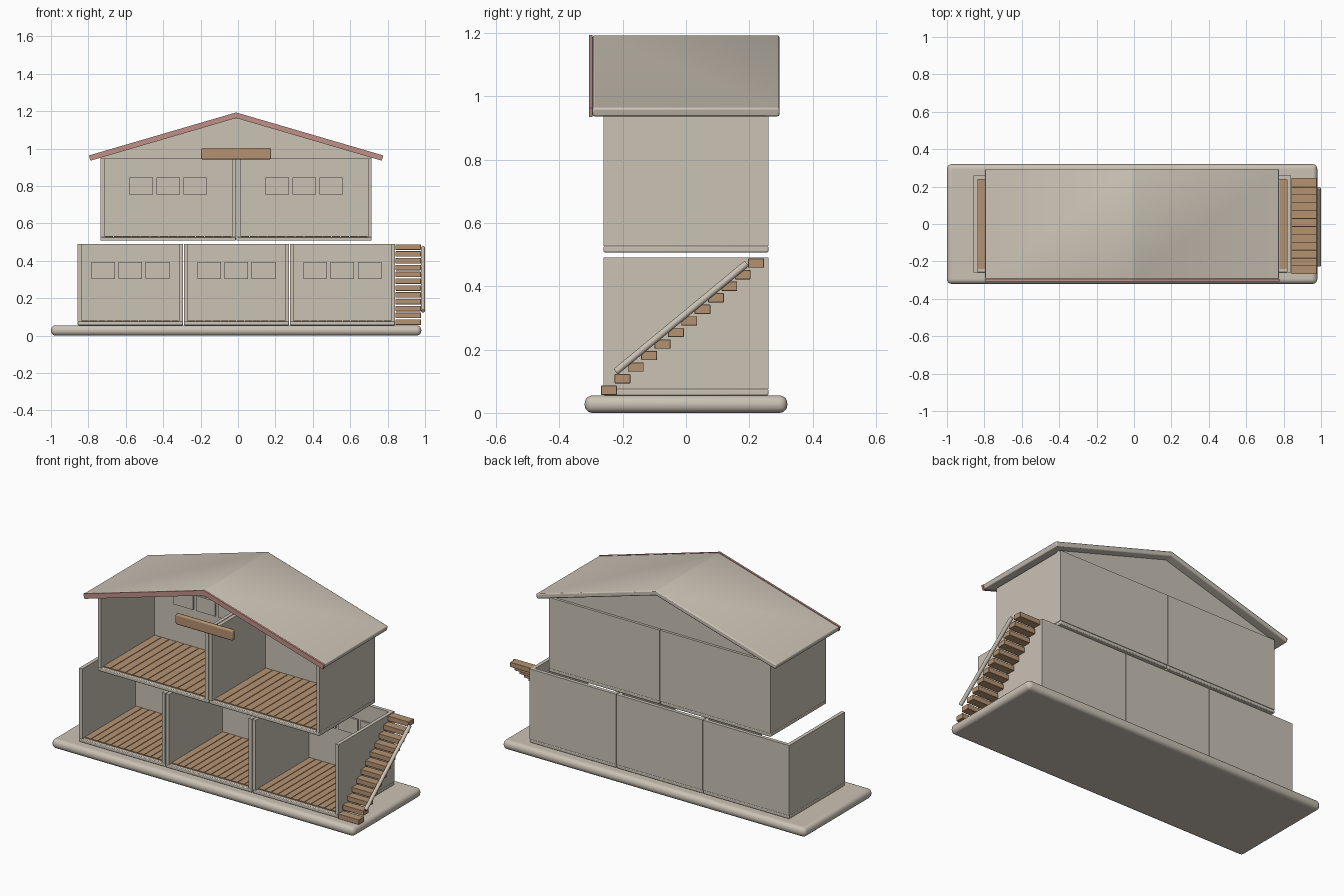
import bpy, bmesh, math
from mathutils import Vector

cube = bpy.data.objects.get("Cube")
if cube:
    bpy.data.objects.remove(cube, do_unlink=True)


def material(name, rgb):
    m = bpy.data.materials.new(name)
    m.use_nodes = True
    m.diffuse_color = (*rgb, 1)
    m.node_tree.nodes["Principled BSDF"].inputs["Base Color"].default_value = (*rgb, 1)
    return m


PLASTER = material("warm beige", (0.59, 0.54, 0.46))
WOOD = material("light wood", (0.46, 0.29, 0.165))
TRIM = material("dusty pink", (0.53, 0.28, 0.25))


def finish(name, bm, mat, bevel=0, segments=2):
    bmesh.ops.recalc_face_normals(bm, faces=bm.faces)
    mesh = bpy.data.meshes.new(name)
    bm.to_mesh(mesh)
    bm.free()
    mesh.materials.append(mat)
    ob = bpy.data.objects.new(name, mesh)
    bpy.context.collection.objects.link(ob)
    if bevel:
        mod = ob.modifiers.new("soft_edges", 'BEVEL')
        mod.width, mod.segments, mod.limit_method = bevel, segments, 'ANGLE'
        bpy.ops.object.select_all(action='DESELECT')
        ob.select_set(True)
        bpy.context.view_layer.objects.active = ob
        bpy.ops.object.shade_smooth_by_angle(angle=math.radians(35))
    return ob


def add_box(bm, lo, hi):
    verts = bmesh.ops.create_cube(bm, size=1)["verts"]
    for v in verts:
        v.co = Vector([(a + b) / 2 + c * (b - a) for a, b, c in zip(lo, hi, v.co)])


def box(name, lo, hi, mat, bevel=0, segments=2):
    bm = bmesh.new()
    add_box(bm, lo, hi)
    return finish(name, bm, mat, bevel, segments)


def prism(name, points, direction, mat, bevel=0):
    """Extrude a closed outline of 3D points along a direction."""
    bm = bmesh.new()
    face = bm.faces.new([bm.verts.new(p) for p in points])
    new = bmesh.ops.extrude_face_region(bm, geom=[face])["geom"]
    bmesh.ops.translate(bm, vec=direction,
                        verts=[g for g in new if isinstance(g, bmesh.types.BMVert)])
    return finish(name, bm, mat, bevel)


DEPTH, WALL, FLOOR = 0.26, 0.021, 0.02


def room(name, x0, width, z0, z1, planks):
    x1, zf = x0 + width, z0 + FLOOR
    xi0, xi1, yi = x0 + WALL, x1 - WALL, DEPTH - WALL
    box(name + "_floor_slab", (x0, -DEPTH, z0), (x1, DEPTH, zf), PLASTER, 0.004)
    # Side and back walls as one U-shaped plan
    plan = [(x0, -DEPTH), (xi0, -DEPTH), (xi0, yi), (xi1, yi),
            (xi1, -DEPTH), (x1, -DEPTH), (x1, DEPTH), (x0, DEPTH)]
    prism(name + "_walls", [(x, y, zf) for x, y in plan], (0, 0, z1 - zf), PLASTER)
    # Floorboards running front to back
    bm = bmesh.new()
    pitch = (xi1 - xi0) / planks
    for i in range(planks):
        x = xi0 + i * pitch
        add_box(bm, (x + 0.002, -0.24, zf), (x + pitch - 0.002, yi, zf + 0.006))
    finish(name + "_floorboards", bm, WOOD)
    # Three window panels on the back wall
    mid = (x0 + x1) / 2
    for i in (-1, 0, 1):
        c = mid + i * 0.145
        box(f"{name}_window_{i + 2}", (c - 0.063, yi - 0.01, z0 + 0.247),
            (c + 0.063, yi, z0 + 0.337), PLASTER)


# Ground slab
box("base_slab", (-1, -0.32, 0), (0.98, 0.32, 0.055), PLASTER, 0.025, 5)

# Rooms
for i in range(3):
    room(f"lower_room_{i + 1}", -0.857 + i * 0.567, 0.563, 0.055, 0.49, 12)
for i in range(2):
    room(f"upper_room_{i + 1}", -0.735 + i * 0.727, 0.723, 0.507, 0.946, 14)

# Roof, fascia and rear gable
CX, APEX, SLOPE = -0.01, 1.193, 0.292
chevron = [(-0.787, 0.963), (0, APEX), (0.787, 0.963),
           (0.779, 0.935), (0, 1.163), (-0.779, 0.935)]


def outline(y):
    return [(CX + x, y, z) for x, z in chevron]


prism("roof", outline(-0.295), (0, 0.59, 0), PLASTER, 0.006)
prism("roof_fascia", outline(-0.307), (0, 0.012, 0), TRIM)
prism("rear_gable", [(CX - 0.725, 0.225, 0.944), (CX + 0.725, 0.225, 0.944),
                     (CX + 0.725, 0.225, 0.955), (CX, 0.225, 1.167),
                     (CX - 0.725, 0.225, 0.955)], (0, 0.02, 0), PLASTER)
box("hanging_board", (-0.197, -0.305, 0.942), (0.177, -0.28, 1.003), WOOD, 0.007)

# Outside staircase
for i in range(12):
    y, z = -0.268 + i * 0.0422, 0.057 + i * 0.0365
    box(f"stair_step_{i + 1}", (0.842, y, z), (0.978, y + 0.05, z + 0.029), WOOD, 0.002)

# Handrail
start, end = Vector((0.989, -0.222, 0.13)), Vector((0.989, 0.192, 0.472))
bm = bmesh.new()
bmesh.ops.create_cone(bm, cap_ends=True, segments=16, radius1=0.011, radius2=0.011,
                      depth=(end - start).length)
rail = finish("stair_handrail", bm, PLASTER, 0.003)
rail.location = (start + end) / 2
rail.rotation_euler = (end - start).to_track_quat('Z', 'Y').to_euler()
